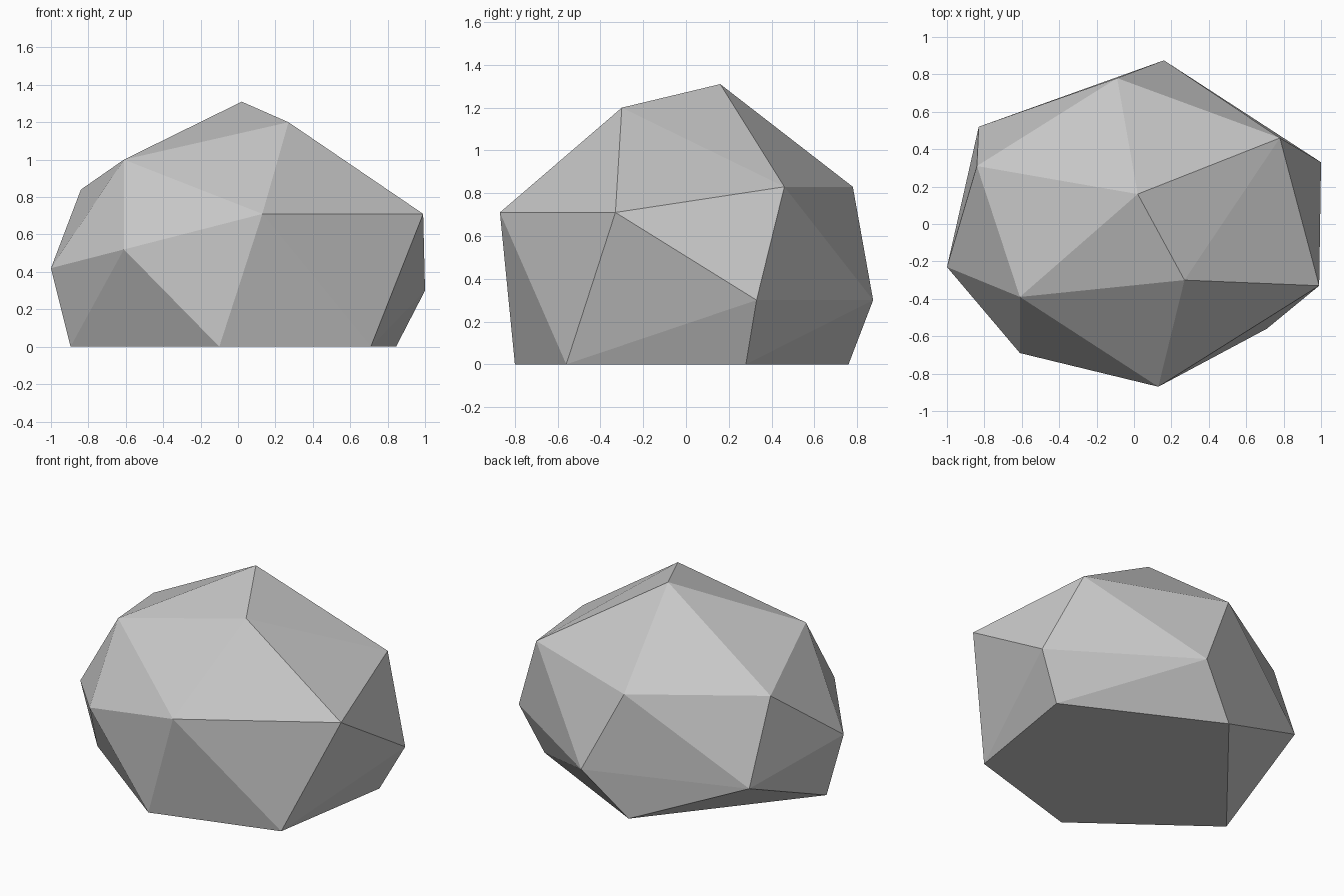
import bpy
import bmesh
import math

default_cube = bpy.data.objects.get("Cube")
if default_cube:
    bpy.data.objects.remove(default_cube, do_unlink=True)

# Plain stone colour
stone = bpy.data.materials.new("stone grey")
stone.use_nodes = True
grey = (0.58, 0.58, 0.58, 1)
stone.diffuse_color = grey
stone.node_tree.nodes["Principled BSDF"].inputs["Base Color"].default_value = grey

# Corner points of the rock, in rings from the ground to the peak
base_ring = [(-.895, -.2, 0), (-.1, -.8, 0), (.71, -.56, 0), (.845, .28, 0), (-.11, .76, 0)]
lower_ring = [(-1, -.23, .42), (-.61, -.69, .52), (1, .33, .3), (.16, .875, .3), (-.83, .52, .3)]
shoulder_ring = [(.13, -.87, .71), (.99, -.33, .71), (.78, .46, .83), (-.09, .78, .83), (-.84, .31, .84)]
crown = [(-.61, -.39, 1), (.27, -.3, 1.2), (.02, .16, 1.31)]


def build_rock(name, corners, material):
    """Wrap a faceted convex shell around the corner points."""
    bm = bmesh.new()
    for corner in corners:
        bm.verts.new(corner)
    bmesh.ops.convex_hull(bm, input=bm.verts[:])

    # Join the flat underside into a single face
    bmesh.ops.dissolve_limit(
        bm, angle_limit=math.radians(0.2), verts=bm.verts[:], edges=bm.edges[:]
    )
    bmesh.ops.recalc_face_normals(bm, faces=bm.faces[:])

    mesh = bpy.data.meshes.new(name)
    bm.to_mesh(mesh)
    bm.free()
    mesh.materials.append(material)
    rock = bpy.data.objects.new(name, mesh)
    bpy.context.collection.objects.link(rock)
    return rock


# Faceted boulder with flat shading
build_rock("boulder", base_ring + lower_ring + shoulder_ring + crown, stone)
